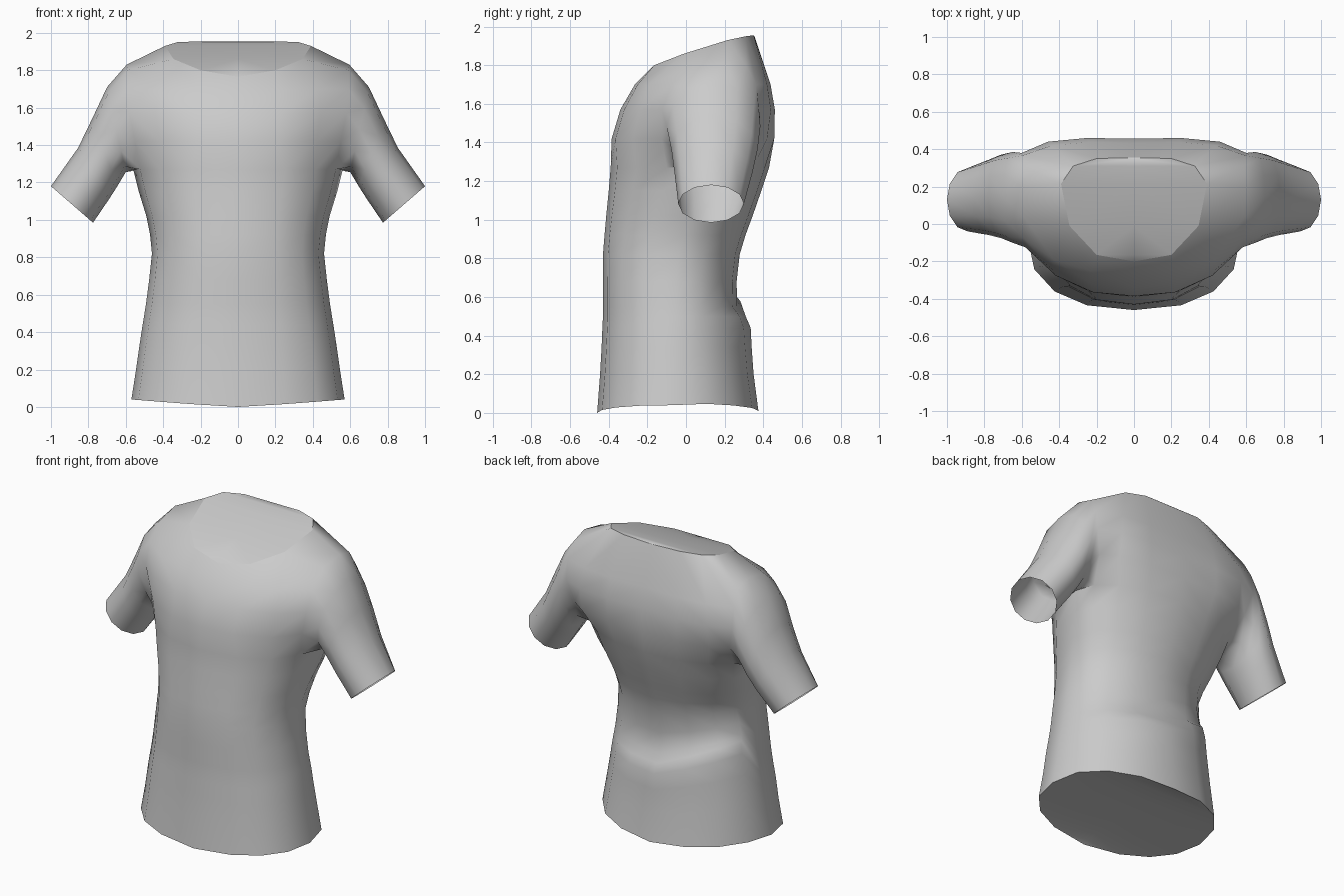
import bpy, bmesh, math

if "Cube" in bpy.data.objects:
    bpy.data.objects.remove(bpy.data.objects["Cube"])

# Torso rows below the armpit: z, half width, front y, back y, y of widest point, extra back fold
TORSO = [(0.02, 0.57, -0.46, 0.375, -.07, .01), (0.2, 0.545, -0.445, 0.338, -.06, .012),
         (0.34, 0.525, -0.437, 0.31, -.06, .03), (0.44, 0.51, -0.433, 0.285, -.05, .05),
         (0.50, 0.50, -0.43, 0.274, -.05, .035), (0.55, 0.492, -0.43, 0.265, -.05, 0),
         (0.68, 0.475, -0.43, 0.262, -.05, 0), (0.82, 0.46, -0.43, 0.278, -.04, 0),
         (0.92, 0.47, -0.422, 0.308, -.01, 0), (1.02, 0.49, -0.413, 0.345, 0.03, 0),
         (1.15, 0.53, -0.40, 0.39, 0.09, 0), (1.27, 0.56, -0.39, 0.43, 0.13, 0)]

# Chest rows beside the armhole: z, then (x, y) for front columns and back columns
CHEST = [
    (1.42, [(0, -.385), (.22, -.365), (.42, -.275), (.55, -.125)],
           [(.56, .35), (.46, .42), (.25, .457), (0, .457)]),
    (1.57, [(0, -.34), (.23, -.32), (.44, -.24), (.58, -.125)],
           [(.60, .38), (.46, .44), (.25, .46), (0, .456)]),
    (1.70, [(0, -.265), (.23, -.25), (.43, -.19), (.59, -.075)],
           [(.60, .365), (.44, .42), (.24, .438), (0, .432)])]

# Shoulder points and neckline, front to back
SHOULDER = [(.59, .04, 1.80), (.595, .20, 1.83), (.59, .31, 1.80)]
NECK = [(0, -.20, 1.765), (.2, -.165, 1.80), (.345, -.01, 1.86), (.39, .215, 1.93),
        (.325, .31, 1.95), (.2, .35, 1.955), (0, .355, 1.95)]

# Sleeve rings: top (x, z), bottom (x, z), front y, back y
SLEEVE = [((.70, 1.71), (.60, 1.255), -.10, .385),
          ((.78, 1.54), (.645, 1.18), -.075, .37),
          ((.855, 1.385), (.69, 1.11), -.06, .345),
          ((1.0, 1.18), (.775, .985), -.04, .30)]


def spow(v, e):
    return math.copysign(abs(v) ** e, v) if abs(v) > 1e-6 else 0.0


def grid(bm, a, b):
    """Bridge two point rows, dropping repeated corners."""
    for i in range(len(a) - 1):
        quad = list(dict.fromkeys((a[i], a[i + 1], b[i + 1], b[i])))
        bm.faces.new(quad)


def build_half(bm, s):
    def vert(x, y, z):
        return bm.verts.new((s * x, y, z))

    # torso
    rows = []
    for n, (z, w, yf, yb, yc, fold) in enumerate(TORSO):
        row = []
        for k in range(9):
            t = math.pi * k / 8
            e = 0.85 if k < 4 else 0.95
            x = w * spow(math.sin(t), e)
            c = spow(math.cos(t), e)
            y = yc - c * (yc - yf if c > 0 else yb - yc)
            zz = z
            if n == 0:
                zz = 0.04 * math.sin(t) + (0.01 if k > 4 else 0)
            elif k > 4:
                # back fold, slanting up to one side and fading to the other
                y += fold * max(0, 1 - (x / (0.42 if s > 0 else 0.55)) ** 2)
                if s < 0:
                    zz += 0.4 * x * max(0, 1 - abs(z - 0.5) / 0.5)
            row.append(vert(x, y, zz))
        rows.append(row)
    for a, b in zip(rows, rows[1:]):
        grid(bm, a, b)

    # chest and back panels
    last = rows[-1]
    fronts, backs = [last[:4]], [last[5:]]
    for z, f, b in CHEST:
        fronts.append([vert(x, y, z) for x, y in f])
        backs.append([vert(x, y, z) for x, y in b])
    sh = [vert(*p) for p in SHOULDER]
    nk = [vert(*p) for p in NECK]
    front_edge = [r[3] for r in fronts]
    back_edge = [r[0] for r in backs]
    fronts.append(nk[:3] + [sh[0]])
    backs.append([sh[2]] + nk[4:])
    for panel in (fronts, backs):
        for a, b in zip(panel, panel[1:]):
            grid(bm, a, b)
    grid(bm, nk[2:5], sh)

    # closed hem and neck with crisp rims, as strips out from the centre line
    for rim in (rows[0], nk):
        mid = [rim[0]] + [vert(0, v.co.y, v.co.z) for v in rim[1:-1]] + [rim[-1]]
        grid(bm, rim, mid)
        for a, b in zip(rim, rim[1:]):
            bm.edges.get((a, b)).smooth = False

    # sleeve, continuing from the armhole loop
    loop = [last[4]] + front_edge + sh + back_edge[::-1]
    n = len(loop)
    for (tx, tz), (bx, bz), yf, yb in SLEEVE:
        ring = []
        for i in range(n):
            a = 2 * math.pi * i / n
            c = math.cos(a)
            ring.append(vert((tx + bx) / 2 + (bx - tx) / 2 * c,
                             (yf + yb) / 2 - (yb - yf) / 2 * math.sin(a),
                             (tz + bz) / 2 + (bz - tz) / 2 * c))
        grid(bm, loop + loop[:1], ring + ring[:1])
        loop = ring


bm = bmesh.new()
for side in (1, -1):
    build_half(bm, side)
bmesh.ops.remove_doubles(bm, verts=bm.verts[:], dist=0.0005)
bmesh.ops.recalc_face_normals(bm, faces=bm.faces[:])
mesh = bpy.data.meshes.new("shirt")
bm.to_mesh(mesh)
bm.free()
shirt = bpy.data.objects.new("shirt", mesh)
bpy.context.collection.objects.link(shirt)
bpy.context.view_layer.objects.active = shirt
shirt.select_set(True)
bpy.ops.object.shade_smooth_by_angle(angle=math.radians(65), keep_sharp_edges=True)
